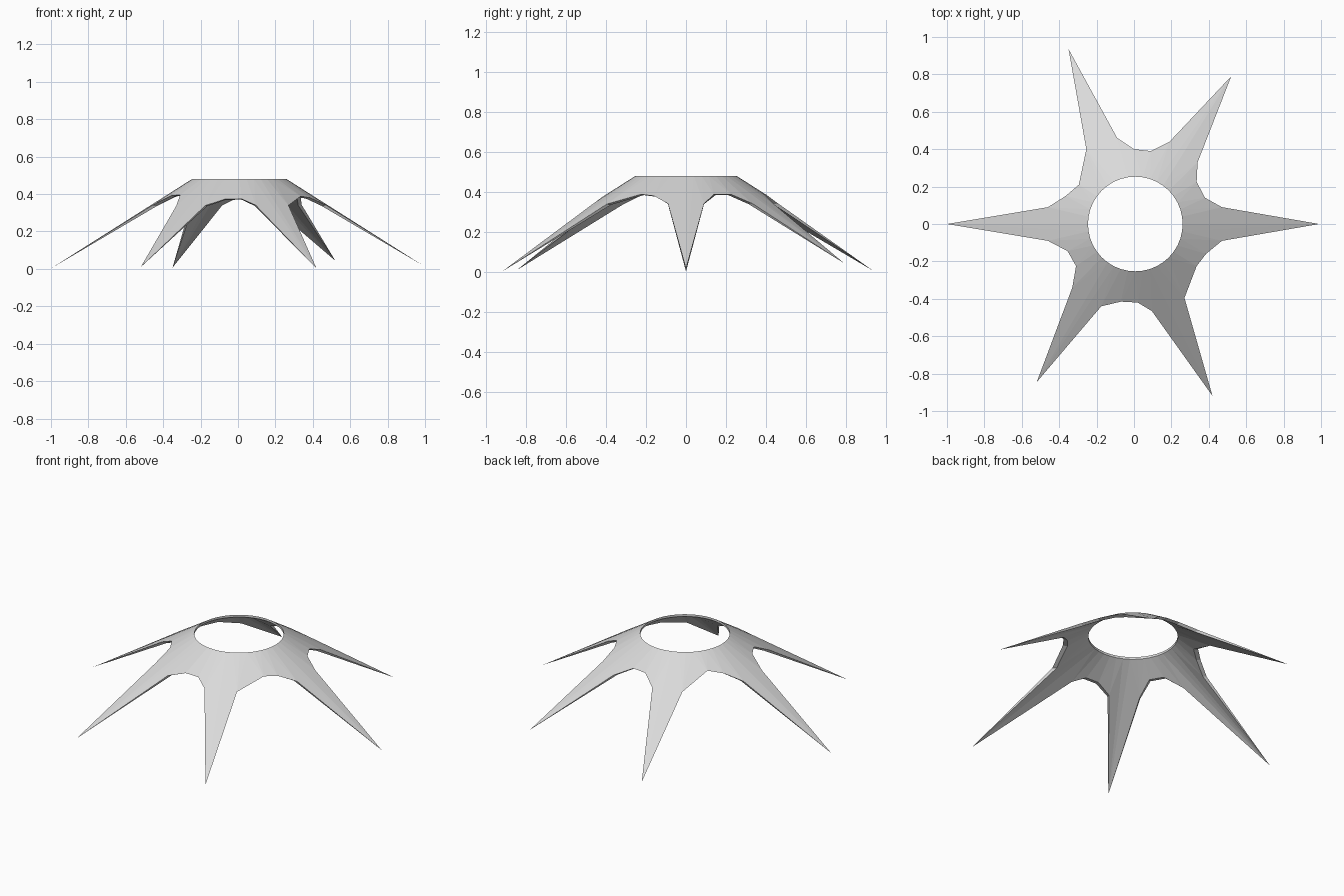
import bpy
import bmesh
from math import atan2, cos, sin, hypot, tau

if "Cube" in bpy.data.objects:
    bpy.data.objects.remove(bpy.data.objects["Cube"], do_unlink=True)

CX, HOLE, TOP, SLOPE, SIDES = 0.007, 0.253, 0.48, 0.633, 40

# Each arm: its tip, then the edge of the valley that leads to the next arm
ARMS = [
    ((0.99, 0), [(0.47, 0.09), (0.38, 0.14), (0.335, 0.225), (0.34, 0.33)]),
    ((0.52, 0.79), [(0.19, 0.44), (0.09, 0.39), (0, 0.40), (-0.09, 0.46)]),
    ((-0.35, 0.935), [(-0.255, 0.40), (-0.295, 0.21), (-0.365, 0.15), (-0.46, 0.09)]),
    ((-1, 0), [(-0.46, -0.09), (-0.355, -0.145), (-0.31, -0.225), (-0.33, -0.34)]),
    ((-0.52, -0.845), [(-0.175, -0.44), (-0.07, -0.415), (0.02, -0.42), (0.095, -0.465)]),
    ((0.42, -0.92), [(0.27, -0.395), (0.335, -0.225), (0.385, -0.16), (0.47, -0.09)]),
]


def cone_point(x, y):
    """Put a plan point on the sloping cone."""
    return (x, y, max(0, TOP - SLOPE * (hypot(x - CX, y) - HOLE)))


def angle(vert):
    return atan2(vert.co.y, vert.co.x - CX) % tau


def bridge(bm, inner, outer, flip):
    """Join two closed loops with triangles, advancing by angle."""
    a = [angle(v) for v in inner] + [tau]
    b = [angle(v) for v in outer] + [tau]
    i = j = 0
    while i < len(inner) or j < len(outer):
        p, q = inner[i % len(inner)], outer[j % len(outer)]
        step_in = j == len(outer) or (i < len(inner) and a[i + 1] + a[i] < b[j + 1] + b[j])
        if step_in:
            i += 1
            tri = [p, q, inner[i % len(inner)]]
        else:
            j += 1
            tri = [p, q, outer[j % len(outer)]]
        bm.faces.new(tri[::-1] if flip else tri)


bm = bmesh.new()

# Round collar, upper and lower edge
ring = [(CX + HOLE * cos(tau * k / SIDES), HOLE * sin(tau * k / SIDES)) for k in range(SIDES)]
collar_top = [bm.verts.new((x, y, TOP)) for x, y in ring]
collar_low = [bm.verts.new((x, y, TOP - 0.014)) for x, y in ring]

# Outline: sharp tips are shared, valleys have a thin bevelled lip
rim_top, rim_low = [], []
for tip, valley in ARMS:
    shared = bm.verts.new(cone_point(*tip))
    rim_top.append(shared)
    rim_low.append(shared)
    for x, y in valley:
        px, py, pz = cone_point(x, y)
        rim_top.append(bm.verts.new((px, py, pz)))
        pull = 1 - 0.025 / hypot(x, y)
        rim_low.append(bm.verts.new((px * pull, py * pull, pz - 0.004)))

# Outer skin and inner skin
bridge(bm, collar_top, rim_top, False)
bridge(bm, collar_low, rim_low, True)

# Thin walls round the hole and along the outline
for upper, lower in ((collar_top, collar_low), (rim_low, rim_top)):
    for k in range(len(upper)):
        n = (k + 1) % len(upper)
        corners = list(dict.fromkeys([upper[k], upper[n], lower[n], lower[k]]))
        bm.faces.new(corners)

bmesh.ops.recalc_face_normals(bm, faces=bm.faces)
mesh = bpy.data.meshes.new("star_skirt")
bm.to_mesh(mesh)
bm.free()

# One pale grey for the whole shell
grey = bpy.data.materials.new("pale_grey")
grey.use_nodes = True
grey.diffuse_color = (0.7, 0.7, 0.7, 1)
grey.node_tree.nodes["Principled BSDF"].inputs["Base Color"].default_value = (0.7, 0.7, 0.7, 1)
mesh.materials.append(grey)

skirt = bpy.data.objects.new("star_skirt", mesh)
bpy.context.collection.objects.link(skirt)
